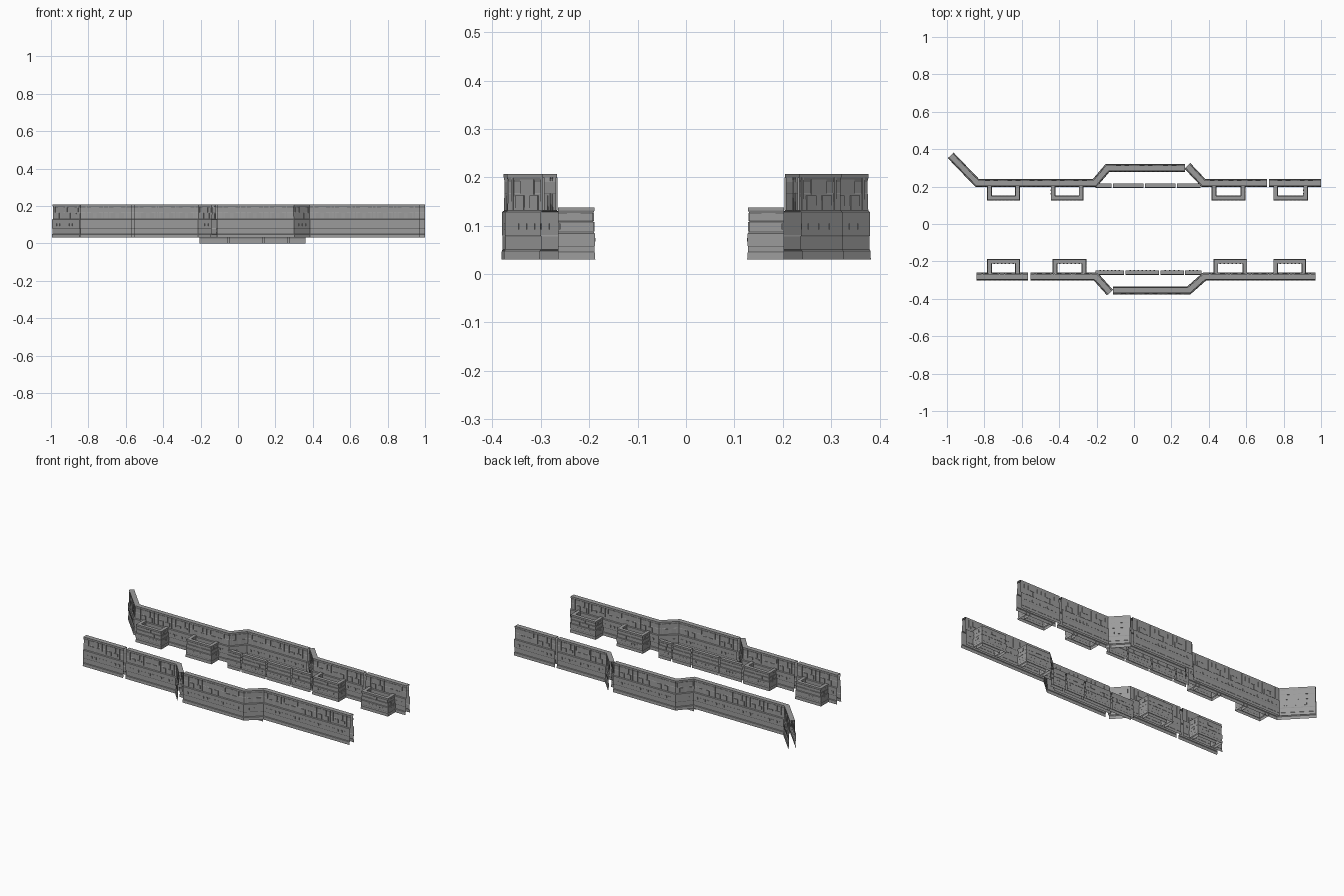
import bpy, bmesh, math
from mathutils import Vector

if "Cube" in bpy.data.objects:
    bpy.data.objects.remove(bpy.data.objects["Cube"])

stone = bpy.data.materials.new("grey stone")
stone.diffuse_color = (0.33, 0.33, 0.33, 1)
stone.use_nodes = True
stone.node_tree.nodes["Principled BSDF"].inputs["Base Color"].default_value = stone.diffuse_color

# Half profiles (half width, height) from foot to crown
TALL = [(.0215, .03), (.0205, .048), (.018, .051), (.018, .078), (.0195, .081), (.0195, .128),
        (.014, .131), (.0125, .165), (.0115, .168), (.0115, .190), (.0145, .200), (.0145, .207)]
LOW = [(.0125, 0), (.012, .014), (.0105, .016), (.0105, .026), (.0115, .028), (.0115, .054),
       (.009, .057), (.009, .078), (.0075, .08), (.0075, .094), (.0105, .101), (.0105, .108)]


def offsets(path):
    """Mitred sideways direction at every point of a path."""
    res = []
    for i in range(len(path)):
        dirs = []
        if i > 0:
            dirs.append((path[i] - path[i - 1]).normalized())
        if i < len(path) - 1:
            dirs.append((path[i + 1] - path[i]).normalized())
        ns = [Vector((-d.y, d.x)) for d in dirs]
        m = sum(ns, Vector((0, 0))).normalized()
        res.append(m / m.dot(ns[0]))
    return res


def plate(bm, c, d, n, w, z0, z1, out0, out1):
    """Raised block on a wall face, open at the back."""
    ring = []
    for o in (out0, out1):
        for s, z in ((-1, z0), (1, z0), (1, z1), (-1, z1)):
            p = c + d * (s * w / 2) + n * o
            ring.append(bm.verts.new((p.x, p.y, z)))
    bm.faces.new(ring[4:])
    for i in range(4):
        j = (i + 1) % 4
        bm.faces.new((ring[i], ring[j], ring[4 + j], ring[4 + i]))


def build(name, points, half, z, low):
    path = [Vector(p) for p in points]
    bm = bmesh.new()
    # Hollow shell, open at the foot and the ends
    prof = [(-w, h) for w, h in half] + [(w, h) for w, h in reversed(half)]
    rows = []
    for p, m in zip(path, offsets(path)):
        rows.append([bm.verts.new((p.x + m.x * w, p.y + m.y * w, h + z)) for w, h in prof])
    for a, b in zip(rows, rows[1:]):
        for i in range(len(prof) - 1):
            bm.faces.new((a[i], b[i], b[i + 1], a[i + 1]))
    # Raised stonework on both faces
    for a, b in zip(path, path[1:]):
        length = (b - a).length
        d = (b - a).normalized()
        for side in (-1, 1):
            n = Vector((-d.y, d.x)) * side
            margin = .014 if low else .018
            usable = length - 2 * margin

            def row(step, fn):
                k = max(1, round(usable / step))
                for i in range(k):
                    fn(a + d * (margin + usable * (i + .5) / k), i)

            def put(c, w, z0, z1, o0, o1):
                plate(bm, c, d, n, w, z + z0, z + z1, o0, o1)

            if low:
                row(.022, lambda c, i: put(c, .008, .037, .045, .011, .0128))
                row(.09, lambda c, i: put(c, .028, .080, .096, .007, .0095))
                row(.06, lambda c, i: put(c, .016, .058, .078, .0085, .0105))
            else:
                # Toothed band
                row(.026, lambda c, i: put(c, .013, .092, .105, .019, .0212))

                # Upper panels, small blocks and ribs
                def bay(c, i):
                    put(c, .042, .164, .195, .011, .0142)
                    for s in (-1, 1):
                        put(c + d * s * .022, .026, .132, .162, .012, .0158)
                        put(c + d * s * .046, .006, .131, .200, .011, .0152)
                row(.11, bay)
    bmesh.ops.recalc_face_normals(bm, faces=bm.faces)
    me = bpy.data.meshes.new(name)
    bm.to_mesh(me)
    bm.free()
    me.materials.append(stone)
    bpy.context.collection.objects.link(bpy.data.objects.new(name, me))


# Tall walls
BACK, FRONT = .219, -.281
walls = {
    "back_wall_long": [(-.98, .367), (-.838, BACK), (-.21, BACK), (-.142, .299), (.272, .299)],
    "back_wall_bend": [(.285, .311), (.372, BACK), (.71, BACK)],
    "back_wall_end": [(.723, BACK), (1, BACK)],
    "front_wall_end": [(-.843, FRONT), (-.568, FRONT)],
    "front_wall_bend": [(-.553, FRONT), (-.205, FRONT), (-.128, -.367)],
    "front_wall_long": [(-.113, -.355), (.293, -.355), (.377, FRONT), (.97, FRONT)],
}
for name, pts in walls.items():
    build(name, pts, TALL, 0, False)

# Planter boxes on the inner faces
for side, wall_y, lip_y, spans in (
        ("back", .202, .139, [(-.785, -.61), (-.445, -.27), (.415, .595), (.745, .93)]),
        ("front", -.264, -.200, [(-.785, -.61), (-.435, -.255), (.425, .605), (.745, .92)])):
    for i, (x0, x1) in enumerate(spans):
        x0, x1 = x0 + .0125, x1 - .0125
        build(f"{side}_planter_{i + 1}", [(x0, wall_y), (x0, lip_y), (x1, lip_y), (x1, wall_y)],
              LOW, .03, True)

# Low parapets across the bays
for side, y, cuts in (("back", .205, [-.21, -.115, .055, .225, .36]),
                      ("front", -.26, [-.21, -.05, .137, .27, .365])):
    for i, (x0, x1) in enumerate(zip(cuts, cuts[1:])):
        build(f"{side}_parapet_{i + 1}", [(x0 + .004, y), (x1 - .004, y)], LOW, 0, True)
